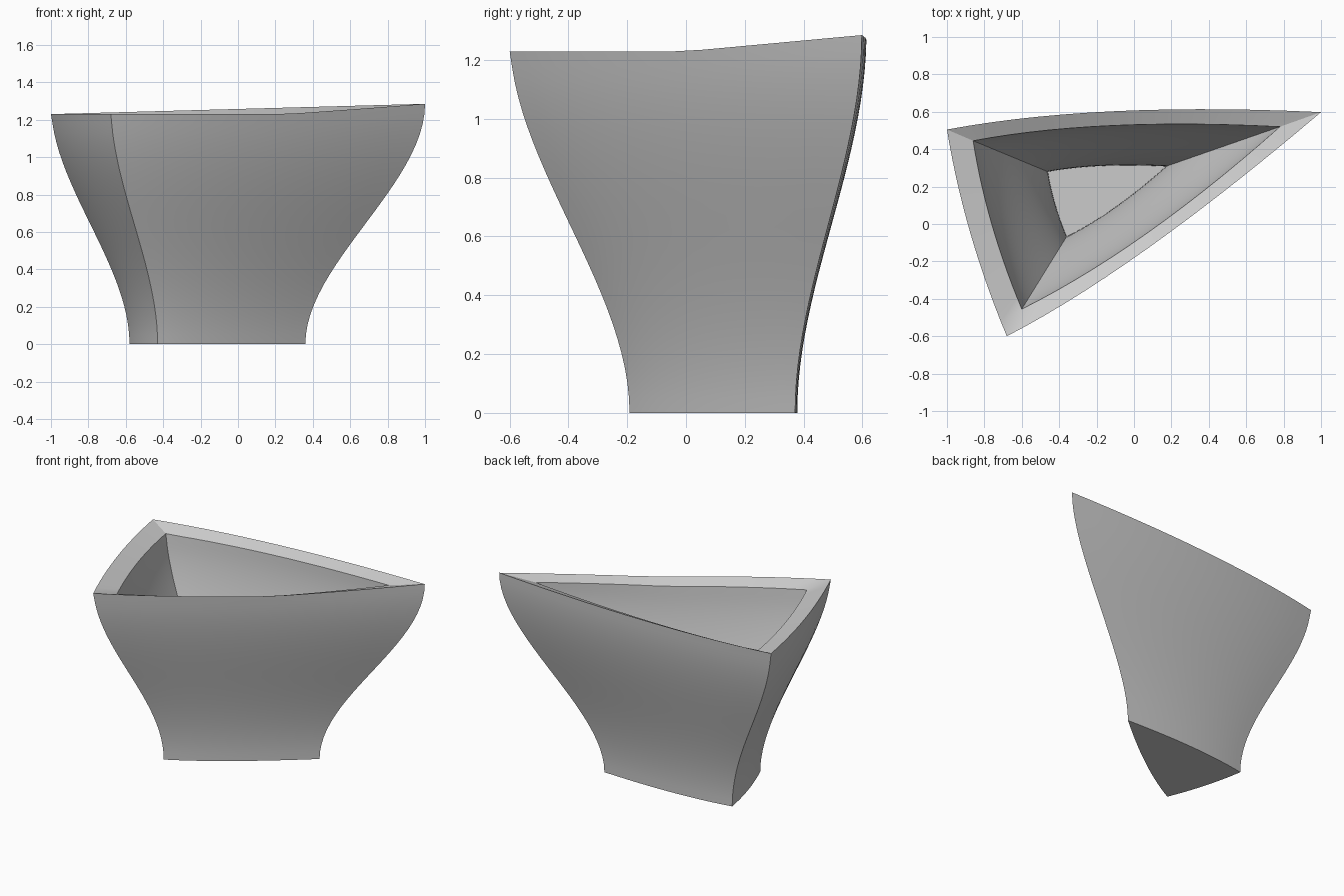
import bpy, bmesh, math
from mathutils import Vector

cube = bpy.data.objects.get("Cube")
if cube:
    bpy.data.objects.remove(cube, do_unlink=True)

SEG, ROWS = 14, 24      # points per side, rows per wall
LOW, HIGH = 1.23, 1.285  # rim height at the blunt corners and the long tip
LIP_DROP = 0.037         # the rim slopes down to the inside
FLOOR = 0.09


def outline(corners, controls):
    """Closed three-sided outline: each side is a shallow quadratic arc."""
    points = []
    for side in range(3):
        a, b = Vector(corners[side]), Vector(corners[(side + 1) % 3])
        c = Vector(controls[side])
        for i in range(SEG):
            t = i / SEG
            points.append((side, a * (1 - t) ** 2 + c * 2 * t * (1 - t) + b * t * t))
    return points


def rim_height(side, p, tip):
    """Side 0 is left of the front, 1 is the front, 2 is the back."""
    if side == 0:
        rise = 0
    elif side == 1:
        rise = max(0, p.y / tip[1])
    else:
        rise = (p.x + tip[0]) / (2 * tip[0])
    return LOW + (HIGH - LOW) * min(1, max(0, rise))


def wall(bm, points, tip, scale, origin, base, drop):
    """Rings from base to rim, flaring along an S-shaped profile."""
    rings = []
    for r in range(ROWS + 1):
        ring = []
        for side, p in points:
            top = rim_height(side, p, tip) - drop
            z = base + (top - base) * r / ROWS
            t = (z - base) / (HIGH - drop - base)
            f = t * t * (3 - 2 * t)
            foot = Vector(origin) + p * scale
            q = foot.lerp(p, 1 if r == ROWS else f)
            ring.append(bm.verts.new((q.x, q.y, z)))
        rings.append(ring)
    return rings


def bridge(bm, a, b):
    n = len(a)
    return [bm.faces.new((a[i], a[(i + 1) % n], b[(i + 1) % n], b[i])) for i in range(n)]


# Outlines of the outer and inner rim
outer_corners = [(-1, 0.505), (-0.68, -0.6), (1, 0.598)]
inner_corners = [(-0.86, 0.445), (-0.6, -0.455), (0.78, 0.52)]
outer = outline(outer_corners, [(-0.91, -0.05), (0, -0.25), (-0.2, 0.655)])
inner = outline(inner_corners, [(-0.79, 0), (0.05, -0.13), (-0.2, 0.57)])

# Outer wall, inner wall, sloping rim, floor and underside
bm = bmesh.new()
outside = wall(bm, outer, outer_corners[2], 0.47, (-0.11, 0.09), 0, 0)
inside = wall(bm, inner, inner_corners[2], 0.385, (-0.129, 0.108), FLOOR, LIP_DROP)
for rings in (outside, inside):
    for lower, upper in zip(rings, rings[1:]):
        bridge(bm, lower, upper)
bridge(bm, outside[-1], inside[-1])
bm.faces.new(outside[0])
bm.faces.new(inside[0])
bmesh.ops.recalc_face_normals(bm, faces=bm.faces)

mesh = bpy.data.meshes.new("three_sided_bowl")
bm.to_mesh(mesh)
bm.free()
bowl = bpy.data.objects.new("three_sided_bowl", mesh)
bpy.context.collection.objects.link(bowl)

# Plain grey
grey = bpy.data.materials.new("light_grey")
grey.use_nodes = True
colour = (0.6, 0.6, 0.6, 1)
grey.diffuse_color = colour
grey.node_tree.nodes["Principled BSDF"].inputs["Base Color"].default_value = colour
mesh.materials.append(grey)

# Smooth walls with crisp corners
bpy.ops.object.select_all(action='DESELECT')
bowl.select_set(True)
bpy.context.view_layer.objects.active = bowl
bpy.ops.object.shade_smooth_by_angle(angle=math.radians(30))
